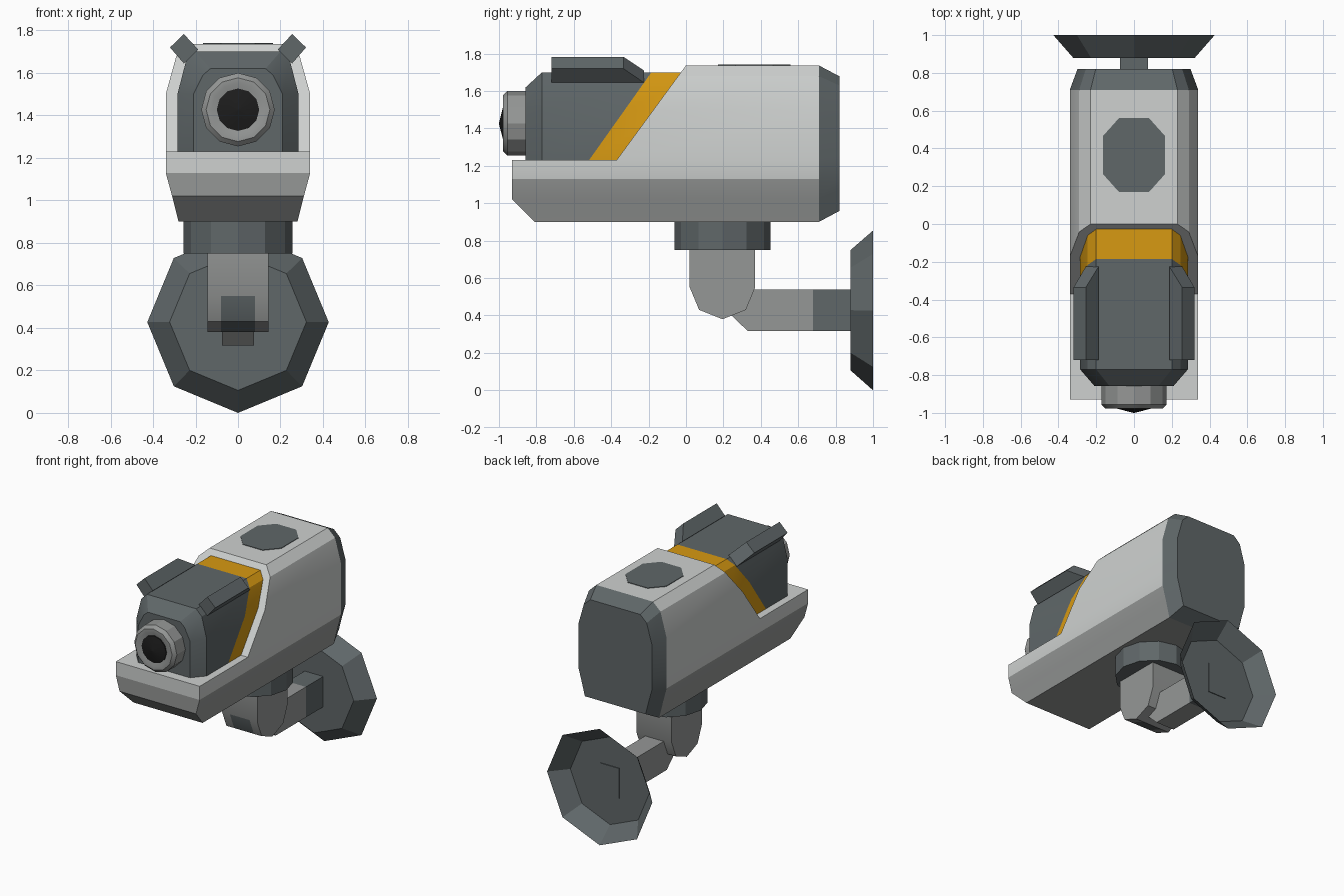
import bpy, bmesh, math

if "Cube" in bpy.data.objects:
    bpy.data.objects.remove(bpy.data.objects["Cube"])


def material(name, r, g, b):
    m = bpy.data.materials.new(name)
    m.diffuse_color = (r, g, b, 1)
    m.use_nodes = True
    m.node_tree.nodes["Principled BSDF"].inputs["Base Color"].default_value = m.diffuse_color
    return m


LIGHT = material("light_grey", 0.62, 0.64, 0.63)
MID = material("mid_grey", 0.30, 0.31, 0.305)
DARK = material("dark_grey", 0.115, 0.135, 0.14)
ORANGE = material("orange", 0.68, 0.32, 0.006)
BLACK = material("lens_black", 0.012, 0.012, 0.012)


def loft(name, rings, mats, rule=None, caps=(True, True)):
    """Skin even-sized rings of points; caps are made of strips across the ring."""
    bm = bmesh.new()
    vs = [[bm.verts.new(p) for p in ring] for ring in rings]
    n = len(rings[0])
    for a, b in zip(vs, vs[1:]):
        for i in range(n):
            j = (i + 1) % n
            bm.faces.new((a[i], a[j], b[j], b[i]))
    for ring, wanted in ((vs[0], caps[0]), (vs[-1], caps[1])):
        if wanted:
            for i in range(n // 2 - 1):
                bm.faces.new((ring[i], ring[i + 1], ring[n - 2 - i], ring[n - 1 - i]))
    bmesh.ops.remove_doubles(bm, verts=bm.verts, dist=1e-4)
    bmesh.ops.recalc_face_normals(bm, faces=bm.faces)
    if rule:
        for f in bm.faces:
            f.material_index = rule(f.calc_center_median(), f.normal)
    me = bpy.data.meshes.new(name)
    bm.to_mesh(me)
    bm.free()
    for m in mats:
        me.materials.append(m)
    ob = bpy.data.objects.new(name, me)
    bpy.context.collection.objects.link(ob)
    bpy.ops.object.select_all(action='DESELECT')
    ob.select_set(True)
    bpy.context.view_layer.objects.active = ob
    bpy.ops.object.shade_smooth_by_angle(angle=math.radians(28))
    return ob


def sym(half, y):
    """Mirror a half section (x, z); y is a number, a list or a function of z."""
    if callable(y):
        ys = [y(z) for _, z in half]
    else:
        ys = y if isinstance(y, list) else [y] * len(half)
    right = [(x, yy, z) for (x, z), yy in zip(half, ys)]
    return right + [(-x, yy, z) for x, yy, z in reversed(right)]


def circle_y(r, y, z, n, start=0.0):
    return [(r * math.cos(start + 2 * math.pi * i / n), y,
             z + r * math.sin(start + 2 * math.pi * i / n)) for i in range(n)]


# Outer shell with front tray and slanted hood opening
shell = [(0.28, 0.9), (0.31, 1.02), (0.34, 1.13), (0.34, 1.23), (0.34, 1.23),
         (0.34, 1.5), (0.29, 1.68), (0.23, 1.737)]
front = [-0.81, -0.93, -0.93, -0.93] + [-0.733 * (1.737 - z) for _, z in shell[4:]]
loft("outer_shell", [sym(shell, front), sym(shell, 0.71)], [LIGHT, MID],
     lambda c, n: 1 if c.z < 1.128 else 0)

# Tapered rear cap
small = [(x * 0.88, 1.32 + (z - 1.32) * 0.86) for x, z in shell]
loft("rear_cap", [sym(shell, 0.71), sym(small, 0.82)], [DARK])

# Camera housing and orange band, both ending on slanted planes
section = [(0.285, 1.225), (0.285, 1.5), (0.245, 1.655), (0.2, 1.7)]
nose = [(0.21, 1.225), (0.21, 1.5), (0.165, 1.59), (0.13, 1.62)]


def slant(top):
    return lambda z: top - 0.71 * (1.7 - z)


loft("camera_housing", [sym(nose, -0.857), sym(section, -0.77),
                        sym(section, slant(-0.185))], [DARK])
loft("orange_band", [sym(section, slant(-0.185)), sym(section, slant(0.03))], [ORANGE])

# Lens barrel and glass
LZ = 1.427
loft("lens_barrel", [circle_y(r, y, LZ, 12) for r, y in
                     ((0.173, -0.84), (0.173, -0.955), (0.15, -0.978), (0.125, -0.978),
                      (0.1, -0.968))], [MID])
loft("lens_glass", [circle_y(r, y, LZ, 12) for r, y in
                    ((0.1, -0.95), (0.1, -0.975), (0.002, -1.0))], [BLACK])

# Pair of tilted roof fins
fin = [(0.255, 1.783), (0.32, 1.72), (0.255, 1.645), (0.187, 1.71)]
fin_back = [-0.335, -0.335, -0.225, -0.225]
for side, s in (("left", -1), ("right", 1)):
    loft("roof_fin_" + side, [[(s * x, -0.72, z) for x, z in fin],
                              [(s * x, y, z) for (x, z), y in zip(fin, fin_back)]], [DARK])

# Thin octagonal panel on the roof
panel = [(0.08, 0.17), (0.165, 0.265), (0.165, 0.465), (0.08, 0.56)]
loft("roof_panel", [[(x, y, z) for x, y in panel] + [(-x, y, z) for x, y in reversed(panel)]
                    for z in (1.735, 1.741)], [DARK])

# Round neck under the shell
loft("neck", [[(0.256 * math.cos(math.pi * i / 6), 0.195 + 0.256 * math.sin(math.pi * i / 6), z)
               for i in range(12)] for z in (0.75, 0.91)], [DARK])

# Rounded knuckle with a dark strip on its lower front
knuckle = [(0.02, 0.78), (0.02, 0.55), (0.07, 0.43), (0.195, 0.38),
           (0.32, 0.43), (0.37, 0.55), (0.37, 0.78), (0.195, 0.78)]
loft("knuckle", [[(x, y, z) for y, z in knuckle] for x in (-0.143, -0.08, 0.08, 0.143)],
     [MID, DARK],
     lambda c, n: 1 if abs(c.x) < 0.05 and n.y < -0.1 and c.z < 0.55 else 0)

# Horizontal arm and its dark end sleeve
arm = [(0.18, 0.54), (0.18, 0.46), (0.33, 0.317), (0.68, 0.317), (0.68, 0.43), (0.68, 0.54)]
loft("arm", [[(x, y, z) for y, z in arm] for x in (-0.075, 0.075)], [MID])
sleeve = [(0.075, 0.317), (0.075, 0.54)]
loft("arm_sleeve", [sym(sleeve, 0.68), sym(sleeve, 0.886)], [DARK])

# Wall plate: octagonal cone, open at the back
loft("wall_plate", [circle_y(0.322, 0.88, 0.428, 8), circle_y(0.427, 1.0, 0.427, 8)],
     [DARK], caps=(True, False))
